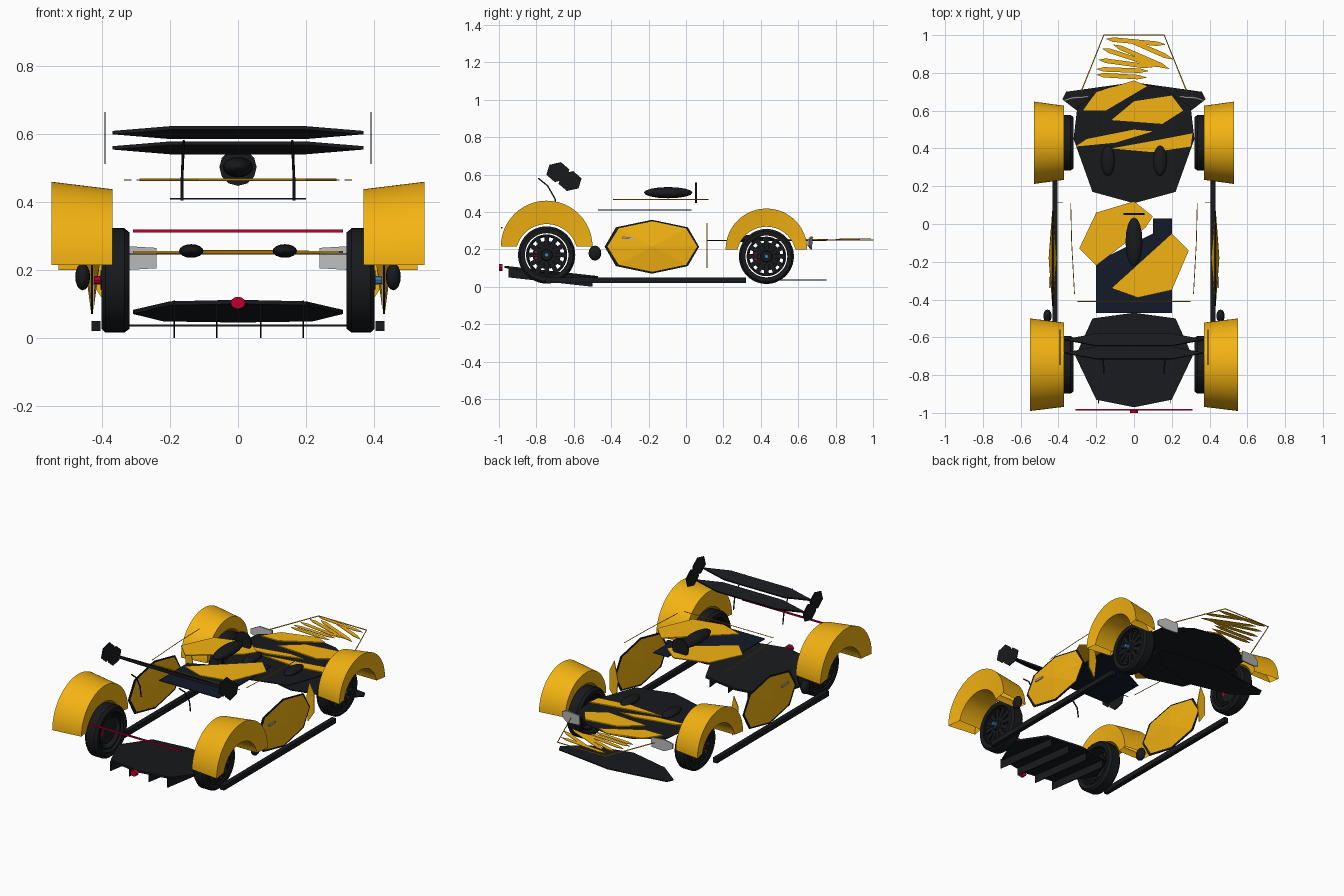
import bpy, bmesh, math
from mathutils import Vector

if "Cube" in bpy.data.objects:
    bpy.data.objects.remove(bpy.data.objects["Cube"])

def mat(name, c):
    m = bpy.data.materials.new(name)
    m.diffuse_color = (*c, 1)
    m.use_nodes = True
    m.node_tree.nodes["Principled BSDF"].inputs["Base Color"].default_value = m.diffuse_color
    return m

YEL = mat("yellow_paint", (0.9, 0.45, 0.006))
BLK = mat("black_trim", (0.009, 0.01, 0.012))
NAVY = mat("dark_glass", (0.006, 0.011, 0.022))
RED = mat("red_light", (0.5, 0.0, 0.03))
BLUE = mat("blue_nut", (0.05, 0.25, 0.5))
GREY = mat("lamp_glass", (0.5, 0.5, 0.5))

def make(name, verts, faces, m, smooth=False):
    me = bpy.data.meshes.new(name)
    me.from_pydata(verts, [], faces)
    bm = bmesh.new()
    bm.from_mesh(me)
    bmesh.ops.recalc_face_normals(bm, faces=bm.faces)
    bm.to_mesh(me)
    bm.free()
    me.materials.append(m)
    o = bpy.data.objects.new(name, me)
    bpy.context.collection.objects.link(o)
    if smooth:
        bpy.context.view_layer.objects.active = o
        o.select_set(True)
        bpy.ops.object.shade_smooth_by_angle(angle=math.radians(35))
        o.select_set(False)
    return o

def prism(name, pts, offset, m):
    """Flat outline pushed along an offset vector."""
    n = len(pts)
    d = Vector(offset)
    v = [Vector(p) for p in pts] + [Vector(p) + d for p in pts]
    f = [tuple(range(n)), tuple(range(n, 2 * n))]
    f += [(i, (i + 1) % n, n + (i + 1) % n, n + i) for i in range(n)]
    return make(name, v, f, m)

def flat(name, pts, z, m, t=0.004):
    return prism(name, [(x, y, z) for x, y in pts], (0, 0, t), m)

def sym(half):
    """Complete a half outline across x = 0."""
    return half + [(-x, y) for x, y in reversed(half) if x > 0.001]

def box(name, lo, hi, m):
    pts = [(lo[0], lo[1], lo[2]), (hi[0], lo[1], lo[2]), (hi[0], hi[1], lo[2]), (lo[0], hi[1], lo[2])]
    return prism(name, pts, (0, 0, hi[2] - lo[2]), m)

def sweep(name, prof, cy, cz, m, a0=0, a1=360, n=48):
    """Turn a closed (x, radius) profile about a sideways axis."""
    full = a1 - a0 == 360
    k = len(prof)
    rows = n if full else n + 1
    v = []
    for i in range(rows):
        a = math.radians(a0 + (a1 - a0) * i / n)
        v += [(x, cy + r * math.cos(a), cz + r * math.sin(a)) for x, r in prof]
    f = []
    for i in range(n):
        j = (i + 1) % rows
        for q in range(k):
            p = (q + 1) % k
            f.append((i * k + q, i * k + p, j * k + p, j * k + q))
    return make(name, v, f, m, True)

def fender(name, s, cy, az, R, xo, cz, r, n=40):
    """Arch whose outer skin is centred above the wheel and whose opening follows the wheel."""
    v, f = [], []
    start = math.asin((az - cz) / r)
    for i in range(n + 1):
        a = math.pi * i / n
        b = start + (math.pi - 2 * start) * i / n
        for x, q in ((.37, R - .022), (xo, R)):
            v.append((s * x, cy + q * math.cos(a), az + q * math.sin(a)))
        for x in (xo - .012, .38):
            v.append((s * x, cy + r * math.cos(b), cz + r * math.sin(b)))
    for i in range(n):
        for q in range(4):
            p = (q + 1) % 4
            f.append((4 * i + q, 4 * i + p, 4 * i + 4 + p, 4 * i + 4 + q))
    return make(name, v, f, YEL, True)

def ball(name, c, r, m, seg=16, rings=8):
    v, f = [], []
    for i in range(rings + 1):
        t = math.pi * i / rings
        for j in range(seg):
            a = 2 * math.pi * j / seg
            w = max(math.sin(t), .01)
            v.append((c[0] + r[0] * w * math.cos(a), c[1] + r[1] * math.cos(t), c[2] + r[2] * w * math.sin(a)))
    for i in range(rings):
        for j in range(seg):
            k = (j + 1) % seg
            f.append((i * seg + j, i * seg + k, (i + 1) * seg + k, (i + 1) * seg + j))
    return make(name, v, f, m, True)

def rod(name, pts, r, m):
    cu = bpy.data.curves.new(name, 'CURVE')
    cu.dimensions = '3D'
    cu.bevel_depth = r
    cu.bevel_resolution = 1
    sp = cu.splines.new('POLY')
    sp.points.add(len(pts) - 1)
    for p, c in zip(sp.points, pts):
        p.co = (*c, 1)
    cu.materials.append(m)
    bpy.context.collection.objects.link(bpy.data.objects.new(name, cu))

def octagon(y0, y1, z0, z1, x):
    a, h = 0.06, (z1 - z0) * 0.36
    cy, cz = (y0 + y1) / 2, (z0 + z1) / 2
    return [(x, y1, cz), (x, y1 - a, cz + h), (x, cy, z1), (x, y0 + a, cz + h),
            (x, y0, cz), (x, y0 + a, cz - h), (x, cy, z0), (x, y1 - a, cz - h)]

def ring(cx, cz, rx, rz, y):
    return [(cx + rx * math.cos(k * math.pi / 6), y, cz + rz * math.sin(k * math.pi / 6)) for k in range(12)]

for s, side in ((1, "right"), (-1, "left")):
    # wheels and arches at both axles: y, z, wheel radius, arch base z, outer radius, outer x
    for end, cy, cz, r, az, R, xo in (("tail", -0.745, 0.17, 0.153, 0.215, 0.245, 0.55),
                                      ("nose", 0.43, 0.162, 0.147, 0.2, 0.218, 0.53)):
        n = f"{end}_{side}"
        sweep("tire_" + n, [(s * x, q) for x, q in ((.325, r * .76), (.32, r * .92), (.335, r), (.39, r),
                            (.403, r * .92), (.4, r * .76))], cy, cz, BLK)
        sweep("rim_" + n, [(s * x, q) for x, q in ((.335, r * .68), (.395, r * .72), (.395, r * .66), (.335, r * .62))],
              cy, cz, BLK)
        sweep("hub_" + n, [(s * x, q) for x, q in ((.35, .001), (.35, .075), (.375, .075), (.38, .035), (.405, .028),
                           (.405, .001))], cy, cz, BLK)
        sweep("wheel_nut_" + n, [(s * x, q) for x, q in ((.40, .001), (.40, .014), (.425, .011), (.425, .001))],
              cy, cz, BLUE if s > 0 else RED, n=8)
        sweep("caliper_" + n, [(s * x, q) for x, q in ((.35, .04), (.378, .04), (.378, .065), (.35, .065))],
              cy, cz, RED, 150, 210, 8)
        for i in range(12):
            a = i * math.pi / 6
            c, d = math.cos(a), math.sin(a)
            pts = [(s * .38, cy + q * c - w * d, cz + q * d + w * c)
                   for q, w in ((.02, -.01), (r * .69, -.013), (r * .69, .013), (.02, .01))]
            prism(f"spoke_{n}_{i}", pts, (s * .012, 0, 0), BLK)
        fender("fender_" + n, s, cy, az, R, xo, cz, r + .012)

    # doors: thin dark surround with a domed panel on both faces
    prism("door_surround_" + side, octagon(-.435, .07, .07, .358, s * .427), (s * .006, 0, 0), BLK)
    for part, x, top in (("outer", .434, .452), ("inner", .426, .408)):
        rim = octagon(-.42, .06, .08, .35, s * x)
        make(f"door_{part}_{side}", rim + [(s * top, -.18, .215)], [(i, (i + 1) % 8, 8) for i in range(8)], YEL)
    prism("door_handle_" + side, [(s * .443, -.34, .255), (s * .443, -.28, .255), (s * .443, -.28, .265),
                                  (s * .443, -.34, .268)], (s * .006, 0, 0), GREY)
    prism("door_blade_" + side, [(s * .39, .11, .1), (s * .43, .11, .16), (s * .43, .11, .28), (s * .4, .11, .34),
                                 (s * .375, .11, .22)], (0, .005, 0), YEL)
    # sill, side intake, roof rail
    box("sill_" + side, (s * .405, -.75, .02), (s * .432, .32, .05), BLK)
    ball("side_intake_" + side, (s * .458, -.487, .18), (.022, .034, .04), BLK)
    rod("roof_rail_" + side, [(s * .335, .11, .465), (s * .33, -.1, .465), (s * .315, -.37, .465)], .002, YEL)
    # headlamp, nose vent, nose edge
    prism("headlamp_" + side, [(s * .24, .665, .205), (s * .325, .665, .2), (s * .37, .65, .22), (s * .37, .65, .25),
                               (s * .325, .665, .27), (s * .24, .67, .265)], (0, .008, 0), GREY)
    ball("hood_vent_" + side, (s * .138, .335, .256), (.036, .08, .02), BLK)
    rod("nose_edge_" + side, [(s * .28, .7, .25), (s * .16, 1.0, .25), (0, 1.0, .25)], .003, YEL)
    # wing end plates and struts
    for i, (y, z) in enumerate(((-.685, .613), (-.62, .565))):
        pts = [(s * .39, y + .064 * math.cos(a), z + .055 * math.sin(a))
               for a in [math.radians(60 * k + 15) for k in range(6)]]
        prism(f"wing_end_plate_{side}_{i}", pts, (s * .004, 0, 0), BLK)
    rod("wing_strut_" + side, [(s * .165, -.69, .405), (s * .165, -.7, .47), (s * .162, -.74, .54),
                               (s * .16, -.79, .58)], .004, BLK)

# slim wing blades, tapered toward the tips
for i, (y, z) in enumerate(((-.685, .6), (-.615, .555))):
    c = .032
    pts = [(-.37, y, z), (-.2, y - c, z + .014), (.2, y - c, z + .014), (.37, y, z), (.2, y + c, z - .014),
           (-.2, y + c, z - .014)]
    prism(f"wing_blade_{i}", pts, (0, .004, .01), BLK)

# nose lid with yellow stripes
flat("nose_lid", sym([(0, .11), (.22, .17), (.32, .45), (.3, .62), (.15, .72), (0, .75)]), .245, BLK)
stripes = ([(-.27, .6), (-.2, .7), (0, .76), (.07, .73), (-.15, .6)],
           [(-.12, .55), (0, .65), (.2, .68), (.26, .6), (.15, .53)],
           [(-.31, .41), (-.25, .45), (0, .5), (.1, .49), (-.1, .43)],
           [(-.12, .4), (.1, .44), (.31, .48), (.3, .41), (.1, .38)])
for i, p in enumerate(stripes):
    flat(f"lid_stripe_{i}", p, .25, YEL, .006)

# fanned slivers in front of the nose, given by their end points
for i, (x0, y0, x1, y1) in enumerate(((-.2, .79, .07, .775), (-.2, .82, .08, .81), (-.19, .87, .1, .83),
                                      (-.17, .93, .14, .83), (-.11, .95, .19, .82), (-.04, .98, .21, .87),
                                      (-.15, .98, .17, .95))):
    p, q = Vector((x0, y0)), Vector((x1, y1))
    u = (q - p).normalized()
    w = Vector((-u.y, u.x)) * .012
    out = [p, p + u * .04 - w, q - u * .05 - w, q, q - u * .05 + w, p + u * .04 + w]
    flat(f"nose_sliver_{i}", [tuple(k) for k in out], .25 + .001 * i, YEL, .003)

# low nose splitter
flat("splitter", sym([(0, .5), (.25, .56), (.38, .66), (.36, .7), (0, .75)]), .033, BLK, .006)

# roof panels, scoop and canopy glass
flat("roof_panel_left", [(-.29, -.13), (-.2, .06), (0, .12), (.1, .04), (.06, -.02), (-.2, -.22)], .463, YEL, .006)
flat("roof_panel_right", [(-.12, -.34), (.02, -.39), (.2, -.35), (.29, -.14), (.2, -.05)], .463, YEL, .006)
ball("roof_scoop", (0, -.095, .503), (.045, .13, .03), BLK)
prism("scoop_mouth", ring(0, .503, .055, .055, .048), (0, .01, 0), BLK)
flat("canopy_glass", [(-.2, -.47), (.2, -.47), (.2, .03), (.1, .03), (.1, -.05), (-.2, -.2)], .408, NAVY)
rod("glass_frame", [(-.3, -.41, .465), (.3, -.41, .465)], .002, YEL)

# sloping diffuser, strakes and tail lights
half = [(0, -.97), (.2, -.93), (.31, -.7), (.22, -.5), (0, -.47)]
prism("diffuser", [(x, y, .1 - (y + .97) * .11) for x, y in sym(half)], (0, 0, .012), BLK)
for i, x in enumerate((-.19, -.065, .065, .19)):
    prism(f"diffuser_strake_{i}", [(x, -.95, .05), (x, -.95, .11), (x, -.5, .06), (x, -.5, .0)], (.004, 0, 0), BLK)
box("tail_light_strip", (-.31, -.988, .311), (.31, -.98, .32), RED)
prism("tail_light_centre", ring(0, .103, .022, .018, -1.0), (0, .02, 0), RED)
